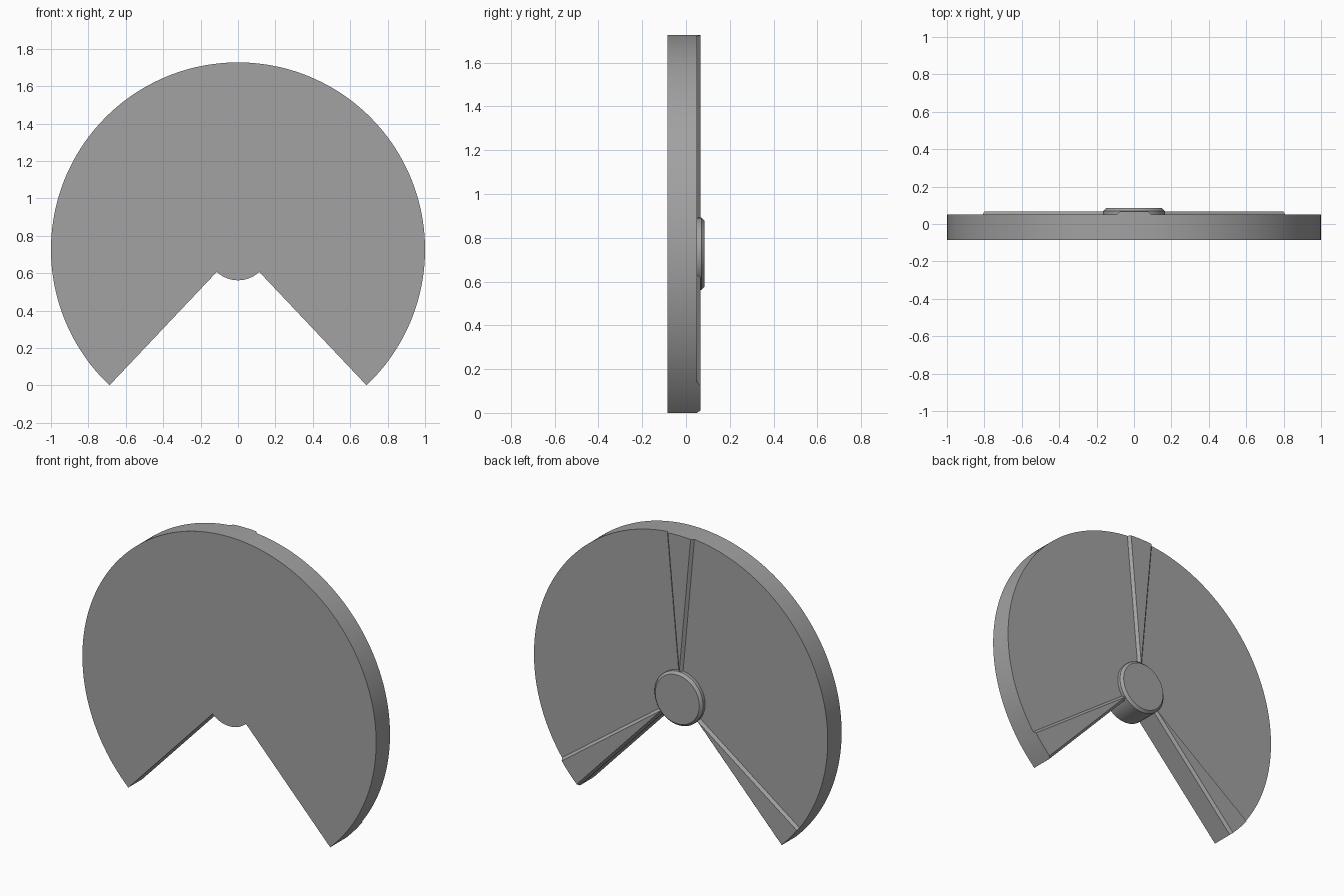
import bpy, bmesh
from math import radians, degrees, cos, sin, asin

cube = bpy.data.objects.get("Cube")
if cube:
    bpy.data.objects.remove(cube, do_unlink=True)

CENTRE_Z = 0.727
RADIUS, HUB_RADIUS = 1.0, 0.165
FRONT, BACK, RIB_TOP, HUB_TOP = -0.085, 0.05, 0.066, 0.085
CUT = -46.6             # angle of the cut edge, degrees from +x
RIB_HALF = 5.3          # half the angle of a rib, degrees
CHAMFER = 0.015

grey = bpy.data.materials.new("plain_grey")
grey.use_nodes = True
grey.diffuse_color = (0.36, 0.36, 0.36, 1)
grey.node_tree.nodes["Principled BSDF"].inputs["Base Color"].default_value = grey.diffuse_color


def arc(radius, start, end, steps):
    """Points (x, z) on an arc around the hub, angles in degrees."""
    angles = [radians(start + (end - start) * i / steps) for i in range(steps + 1)]
    return [(radius * cos(a), CENTRE_Z + radius * sin(a)) for a in angles]


def loft(name, rings):
    """Closed solid through outlines of equal length, each given as (y, points)."""
    bm = bmesh.new()
    loops = [[bm.verts.new((x, y, z)) for x, z in pts] for y, pts in rings]
    for low, high in zip(loops, loops[1:]):
        for i in range(len(low)):
            bm.faces.new((low[i - 1], low[i], high[i], high[i - 1]))
    bm.faces.new(loops[0])
    bm.faces.new(loops[-1])
    bmesh.ops.recalc_face_normals(bm, faces=bm.faces)
    mesh = bpy.data.meshes.new(name)
    bm.to_mesh(mesh)
    bm.free()
    mesh.materials.append(grey)
    obj = bpy.data.objects.new(name, mesh)
    bpy.context.collection.objects.link(obj)
    bpy.ops.object.select_all(action='DESELECT')
    obj.select_set(True)
    bpy.context.view_layer.objects.active = obj
    bpy.ops.object.shade_smooth_by_angle(angle=radians(25))
    return obj


# Disc with a wedge cut out, leaving the round hub at its tip
outline = arc(RADIUS, CUT, 180 - CUT, 144) + arc(HUB_RADIUS, 180 - CUT, 360 + CUT, 24)
loft("sector_plate", [(FRONT, outline), (BACK, outline)])

# Raised hub with a chamfered rim
loft("hub_boss", [
    (BACK, arc(HUB_RADIUS, 0, 355, 71)),
    (HUB_TOP - CHAMFER, arc(HUB_RADIUS, 0, 355, 71)),
    (HUB_TOP, arc(HUB_RADIUS - CHAMFER, 0, 355, 71)),
])


def rib_outline(middle, inset):
    """Wedge outline whose straight sides are moved in by a constant distance."""
    def half(radius):
        return RIB_HALF - degrees(asin(inset / radius))
    inner, outer = half(HUB_RADIUS), half(RADIUS)
    return (arc(RADIUS, middle - outer, middle + outer, 8)
            + arc(HUB_RADIUS, middle + inner, middle - inner, 2))


# Tapering ribs at the top and along both cut edges
ribs = {"top_rib": 90, "left_edge_rib": CUT + RIB_HALF, "right_edge_rib": 180 - CUT - RIB_HALF}
for name, middle in ribs.items():
    loft(name, [(BACK, rib_outline(middle, 0)), (RIB_TOP, rib_outline(middle, CHAMFER))])
